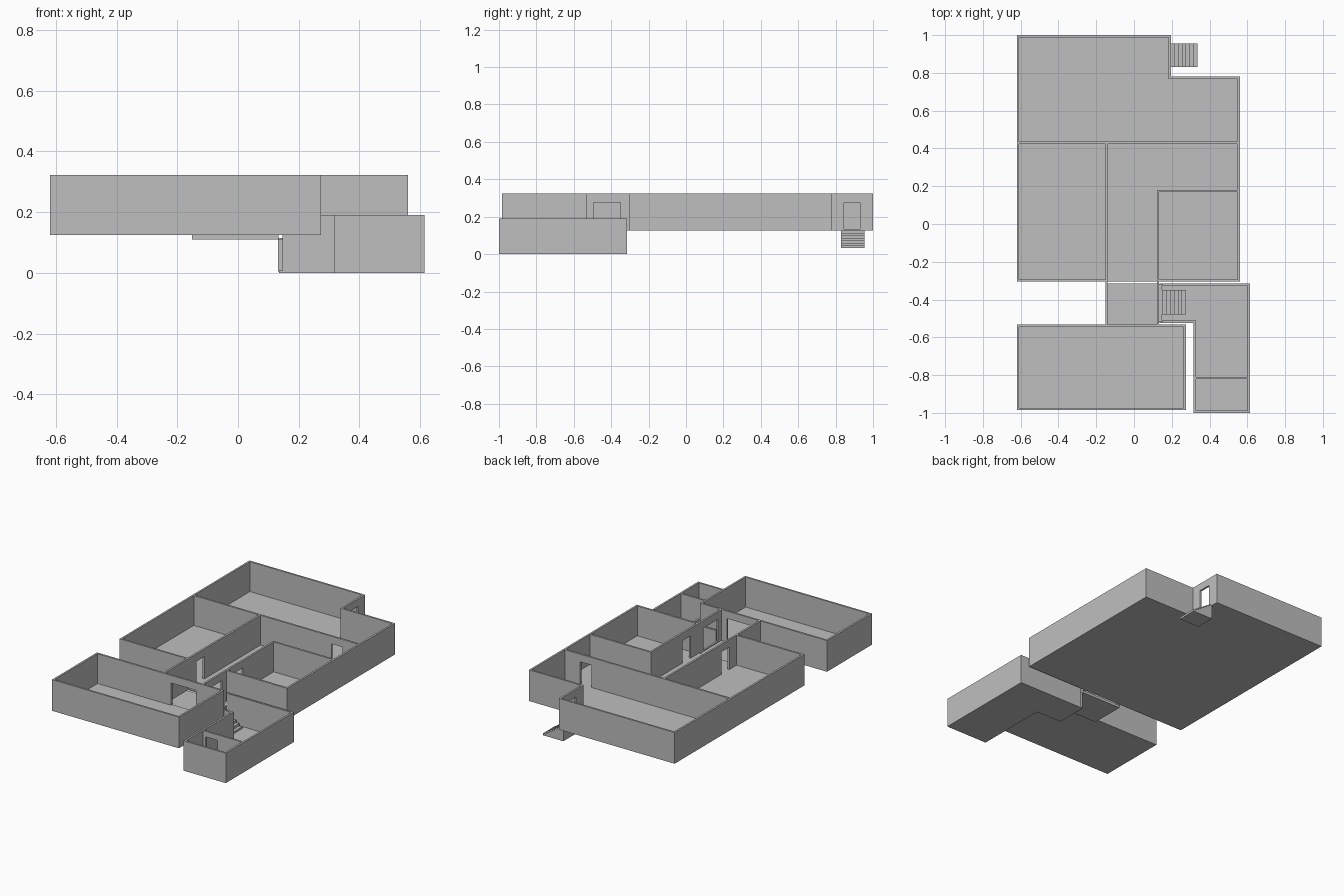
import bpy, bmesh
from mathutils import Vector

cube = bpy.data.objects.get("Cube")
if cube:
    bpy.data.objects.remove(cube, do_unlink=True)

T = 0.012                       # wall thickness
FLOOR = 0.008                   # floor thickness
BASE, TOP, HEAD = 0.125, 0.323, 0.275   # main level: underside, wall top, door head
LOW_TOP, LOW_HEAD = 0.19, 0.155         # lower level

gray = bpy.data.materials.new("plaster_gray")
gray.use_nodes = True
COLOUR = (0.52, 0.52, 0.52, 1)
gray.diffuse_color = COLOUR
gray.node_tree.nodes["Principled BSDF"].inputs["Base Color"].default_value = COLOUR


def add_box(bm, x0, x1, y0, y1, z0, z1):
    lo, hi = Vector((x0, y0, z0)), Vector((x1, y1, z1))
    verts = bmesh.ops.create_cube(bm, size=1)["verts"]
    for v in verts:
        v.co = Vector([a + (c + 0.5) * (b - a) for a, b, c in zip(lo, hi, v.co)])


def finish(bm, name):
    mesh = bpy.data.meshes.new(name)
    bm.to_mesh(mesh)
    bm.free()
    mesh.materials.append(gray)
    obj = bpy.data.objects.new(name, mesh)
    bpy.context.collection.objects.link(obj)


def block(name, *boxes):
    bm = bmesh.new()
    for b in boxes:
        add_box(bm, *b)
    finish(bm, name)


def wall(name, axis, at, start, end, doors=(), z0=BASE, z1=TOP, head=HEAD):
    """Wall along an axis on a centre line, with door openings (from, to)."""
    bm = bmesh.new()
    grow = T / 2 if axis == "x" else -T / 2
    start, end = start - grow, end + grow

    def piece(a, b, low, high):
        across = (at - T / 2, at + T / 2)
        spans = (a, b, *across) if axis == "x" else (*across, a, b)
        add_box(bm, *spans, low, high)

    cursor = start
    for a, b in doors:
        piece(cursor, a, z0, z1)
        piece(a, b, z0, z0 + FLOOR)
        piece(a, b, head, z1)
        cursor = b
    piece(cursor, end, z0, z1)
    finish(bm, name)


def stairs(name, x0, x1, y0, y1, z0, z1, steps=7):
    """Solid flight, descending towards +x."""
    bm = bmesh.new()
    run, rise = (x1 - x0) / steps, (z1 - z0) / steps
    for i in range(steps):
        add_box(bm, x0 + i * run, x0 + (i + 1) * run, y0, y1, z0, z1 - i * rise)
    finish(bm, name)


# Main level centre lines
W, E = -0.614, 0.554            # outer west and east
N, S = 0.994, -0.299            # outer north and south
NX, NY = 0.189, 0.774           # corner notch
MID = 0.43                      # back room divider
HW, HE = -0.145, 0.127          # hall sides
HS = -0.538                     # hall south end
h = T / 2

# Main level floors
block("main_floor",
      (W - h, E + h, S - h, NY + h, BASE, BASE + FLOOR),
      (W - h, NX + h, NY + h, N + h, BASE, BASE + FLOOR))
block("passage_floor", (HW - h, HE + h, HS, S - 0.016, 0.11, BASE + 0.002))

# Back room
wall("back_wall", "x", N, W, NX)
wall("notch_back_wall", "x", NY, NX, E)
wall("notch_side_wall", "y", NX, NY, N, [(0.845, 0.93)])
wall("back_room_divider", "x", MID, W, E, [(0.36, 0.44)])

# Outer side walls
wall("west_wall", "y", W, S, N)
wall("east_wall", "y", E, S, NY)

# Hall and the two side rooms
wall("hall_west_wall", "y", HW, HS, MID, [(-0.22, -0.14)])
wall("hall_east_wall", "y", HE, HS, 0.18, [(-0.495, -0.35), (-0.22, -0.14)])
wall("east_room_back_wall", "x", 0.175, HE, E)
wall("west_room_front_wall", "x", S, W, HW)
wall("east_room_front_wall", "x", S, HE, E)

# Front room
FE, FS = 0.268, -0.979
block("front_room_floor", (W - h, FE + h, FS - h, HS + h, BASE, BASE + FLOOR))
wall("front_room_back_wall", "x", HS, W, FE, [(-0.09, 0.085)])
wall("front_room_front_wall", "x", FS, W, FE)
wall("front_room_west_wall", "y", W, FS, HS)
wall("front_room_east_wall", "y", FE, FS, HS)

# Lower level
LE, LN, LS = 0.608, -0.321, -0.994
LX, LY, LW = 0.322, -0.517, 0.141
low = dict(z0=0, z1=LOW_TOP, head=LOW_HEAD)
block("lower_floor",
      (LX - h, LE + h, LS - h, LN + h, 0, FLOOR),
      (LW - h, LX - h, LY - h, LN + h, 0, FLOOR))
wall("lower_back_wall", "x", LN, LW + T, LE, **low)
wall("lower_front_wall", "x", LS, LX, LE, **low)
wall("lower_east_wall", "y", LE, LS, LN, **low)
wall("lower_west_wall", "y", LX, LS, LY, **low)
wall("stairwell_front_wall", "x", LY, LW + T, LX, **low)
wall("closet_divider", "x", -0.815, LX, LE, [(0.345, 0.43)], **low)
block("stairwell_west_wall", (LW - 0.009, LW + h, LY, LN, 0.005, 0.11))

# Stairs
stairs("inner_stairs", HE + h, 0.275, -0.48, -0.35, 0.005, BASE - 0.01)
stairs("back_stairs", NX + h, 0.337, 0.83, 0.955, 0.033, BASE)
